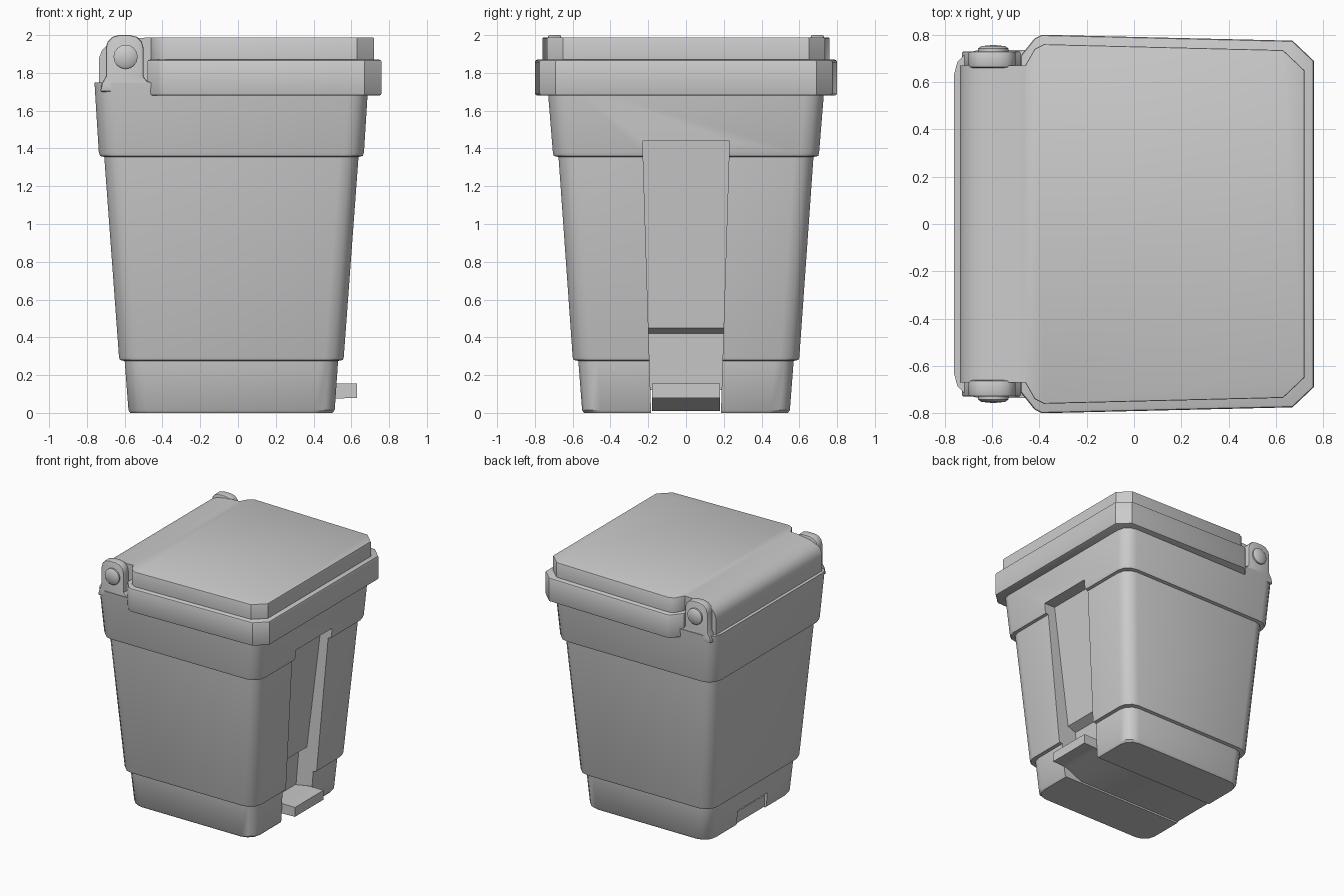
import bpy, bmesh, math

if "Cube" in bpy.data.objects:
    bpy.data.objects.remove(bpy.data.objects["Cube"])


def make(name, bm, bevel=0.0, segs=2, smooth=True):
    bmesh.ops.recalc_face_normals(bm, faces=bm.faces)
    me = bpy.data.meshes.new(name)
    bm.to_mesh(me)
    bm.free()
    ob = bpy.data.objects.new(name, me)
    bpy.context.collection.objects.link(ob)
    bpy.ops.object.select_all(action='DESELECT')
    bpy.context.view_layer.objects.active = ob
    ob.select_set(True)
    if bevel:
        m = ob.modifiers.new("bevel", 'BEVEL')
        m.width, m.segments = bevel, segs
        m.limit_method, m.angle_limit = 'ANGLE', math.radians(50)
        bpy.ops.object.modifier_apply(modifier=m.name)
    if smooth:
        bpy.ops.object.shade_smooth_by_angle(angle=math.radians(35))
    return ob


def loft(name, sections, **kw):
    """Skin a stack of equal-length point rings and cap both ends."""
    bm = bmesh.new()
    rings = [[bm.verts.new(p) for p in s] for s in sections]
    n = len(rings[0])
    for a, b in zip(rings, rings[1:]):
        for i in range(n):
            j = (i + 1) % n
            bm.faces.new((a[i], a[j], b[j], b[i]))
    bm.faces.new(rings[0][::-1])
    bm.faces.new(rings[-1])
    return make(name, bm, **kw)


def rounded_rect(x0, x1, hy, z, r=0.10, steps=3):
    pts = []
    for cx, cy, a0 in ((x1 - r, hy - r, 0), (x0 + r, hy - r, 90),
                       (x0 + r, r - hy, 180), (x1 - r, r - hy, 270)):
        for k in range(steps + 1):
            a = math.radians(a0 + 90 * k / steps)
            pts.append((cx + r * math.cos(a), cy + r * math.sin(a), z))
    return pts


def side_profile(name, pts, y0, y1, **kw):
    """Extrude an x/z profile along y; y0 and y1 are functions of z."""
    return loft(name, [[(x, f(z), z) for x, z in pts] for f in (y0, y1)], **kw)


def plan(half, z):
    """Mirror a half outline (x, y) across y = 0."""
    return [(x, y, z) for x, y in half] + [(x, -y, z) for x, y in reversed(half)]


# Tapered body with two stepped ledges
body = loft("bin_body", [rounded_rect(*s) for s in (
    (-0.57, 0.50, 0.54, 0.0), (-0.58, 0.512, 0.55, 0.015),
    (-0.60, 0.53, 0.57, 0.275), (-0.625, 0.555, 0.595, 0.28),
    (-0.63, 0.56, 0.60, 0.295), (-0.708, 0.638, 0.675, 1.355),
    (-0.73, 0.66, 0.70, 1.36), (-0.737, 0.667, 0.705, 1.38),
    (-0.76, 0.69, 0.735, 1.75))], smooth=False)

# Pedal recess up the right side and channel under the floor
width = lambda z: 0.185 + 0.031 * z
cutter = side_profile("recess_cutter", [
    (0.9, 1.44), (0.575, 1.44), (0.47, 0.45), (0.40, 0.42),
    (0.38, 0.12), (-0.9, 0.12), (-0.9, -0.1), (0.9, -0.1)],
    lambda z: -width(z), width, smooth=False)
cutter.hide_render = True
mod = body.modifiers.new("recess", 'BOOLEAN')
mod.operation, mod.solver, mod.object = 'DIFFERENCE', 'EXACT', cutter
bpy.ops.object.select_all(action='DESELECT')
bpy.context.view_layer.objects.active = body
body.select_set(True)
bpy.ops.object.modifier_apply(modifier=mod.name)
bpy.ops.object.shade_smooth_by_angle(angle=math.radians(35))
bpy.data.objects.remove(cutter)

# Foot pedal lever sloping down to the back of the channel
side_profile("pedal", [
    (0.63, 0.08), (0.63, 0.155), (0.50, 0.155), (0.36, 0.13),
    (-0.57, 0.10), (-0.57, 0.01), (0.36, 0.01), (0.50, 0.075)],
    lambda z: -0.18, lambda z: 0.18)

# Lid: overhanging rim, raised top, rolled rear section
rim = [(-0.48, 0.71), (-0.42, 0.785), (-0.39, 0.80), (0.67, 0.775), (0.76, 0.69)]
loft("lid_rim", [plan(rim, 1.68), plan(rim, 1.87)], bevel=0.012)
top = [(-0.46, 0.67), (-0.42, 0.74), (-0.38, 0.76), (0.63, 0.735), (0.72, 0.65)]
loft("lid_top", [plan(top, 1.80), plan(top, 1.988)], bevel=0.006)
side_profile("lid_back", [
    (-0.42, 1.70), (-0.735, 1.70), (-0.735, 1.88), (-0.72, 1.92), (-0.69, 1.95),
    (-0.64, 1.972), (-0.57, 1.984), (-0.42, 1.988)],
    lambda z: -0.67, lambda z: 0.67)

# Hinge ears and pins on both sides
arc = [(cx + 0.07 * math.cos(math.radians(a)), 1.93 + 0.07 * math.sin(math.radians(a)))
       for cx, angles in ((-0.57, (0, 30, 60, 90)), (-0.63, (90, 120, 150, 180)))
       for a in angles]
ear = [(-0.73, 1.70), (-0.40, 1.70), (-0.41, 1.745), (-0.48, 1.755), (-0.50, 1.78)] \
    + arc + [(-0.70, 1.78), (-0.72, 1.745)]
for tag, s in (("rear", 1), ("front", -1)):
    side_profile("hinge_ear_" + tag, ear, lambda z: 0.66 * s, lambda z: 0.73 * s, bevel=0.01)
    loft("hinge_pin_" + tag, [
        [(-0.595 + r * math.cos(i * math.pi / 8), y * s, 1.885 + r * math.sin(i * math.pi / 8))
         for i in range(16)]
        for r, y in ((0.064, 0.66), (0.064, 0.742), (0.05, 0.752), (0.01, 0.756))])
